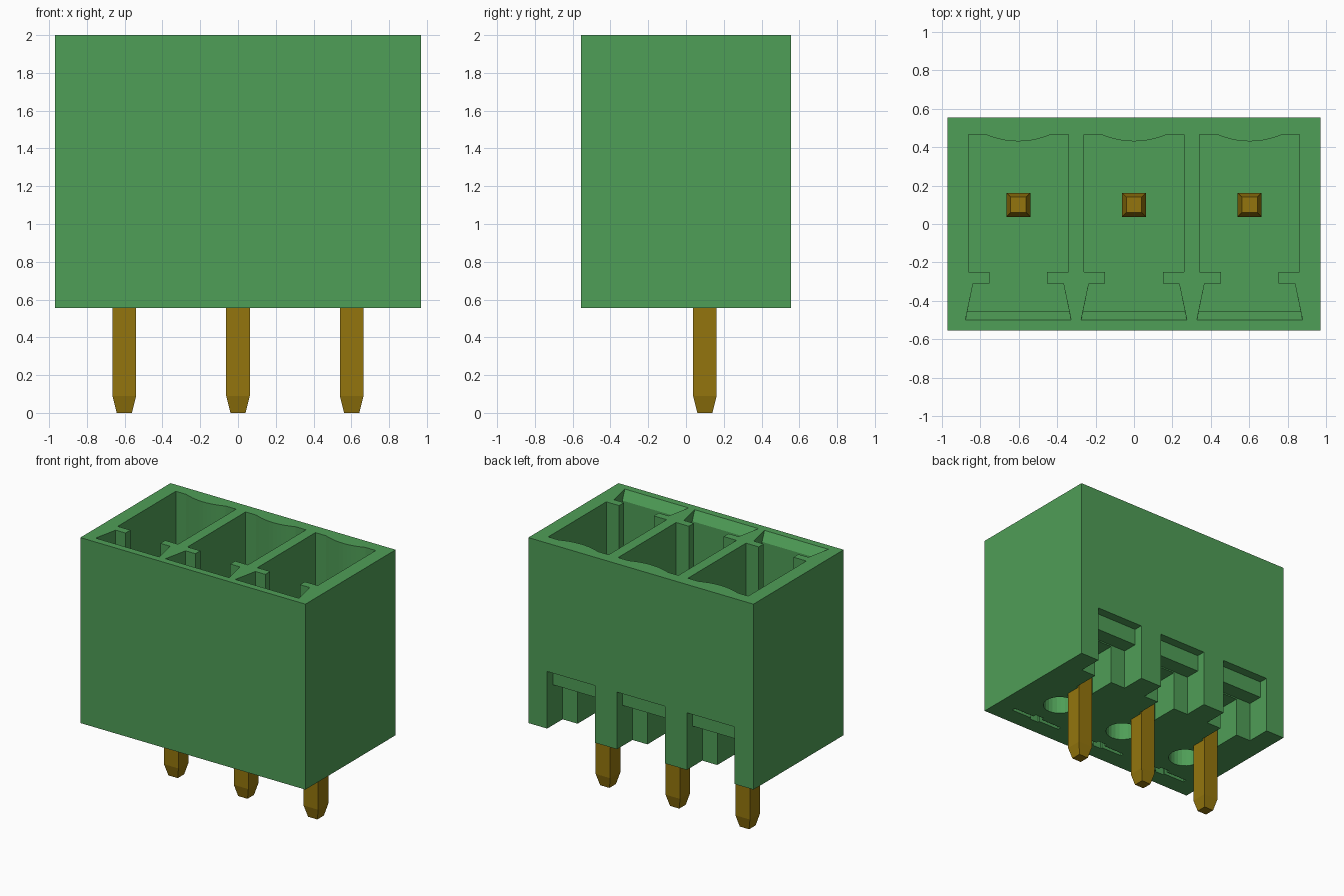
import bpy, bmesh, math

cube = bpy.data.objects.get("Cube")
if cube:
    bpy.data.objects.remove(cube, do_unlink=True)


def material(name, rgb):
    m = bpy.data.materials.new(name)
    m.use_nodes = True
    m.diffuse_color = (*rgb, 1)
    for n in m.node_tree.nodes:
        if n.type == 'BSDF_PRINCIPLED':
            n.inputs["Base Color"].default_value = (*rgb, 1)
    return m


GREEN = material("green plastic", (0.078, 0.342, 0.095))
BRASS = material("dark brass", (0.296, 0.179, 0.004))


def loft(name, rings, mat, loc=(0, 0, 0)):
    """Closed solid through rings of (z, outline), all with equal point counts."""
    bm = bmesh.new()
    loops = [[bm.verts.new((x, y, z)) for x, y in pts] for z, pts in rings]
    n = len(loops[0])
    bm.faces.new(loops[0])
    bm.faces.new(loops[-1])
    for a, b in zip(loops, loops[1:]):
        for i in range(n):
            j = (i + 1) % n
            bm.faces.new((a[i], a[j], b[j], b[i]))
    bmesh.ops.recalc_face_normals(bm, faces=bm.faces)
    me = bpy.data.meshes.new(name)
    bm.to_mesh(me)
    bm.free()
    me.materials.append(mat)
    ob = bpy.data.objects.new(name, me)
    ob.location = loc
    bpy.context.scene.collection.objects.link(ob)
    return ob


def rect(x0, x1, y0, y1):
    return [(x0, y0), (x1, y0), (x1, y1), (x0, y1)]


def box(name, half_x, y0, y1, z0, z1, x):
    r = rect(-half_x, half_x, y0, y1)
    return loft(name, [(z0, r), (z1, r)], GREEN, (x, 0, 0))


def cavity_outline(front_y, front_x):
    """Keyed socket outline: dovetail, neck, main room, bowed back wall."""
    right = [(front_x, front_y), (0.235, -0.31), (0.15, -0.31), (0.15, -0.25),
             (0.26, -0.25), (0.26, 0.465)]
    for i in range(6):
        x = 0.17 * (1 - i / 5)
        right.append((x, 0.43 + 0.035 * (x / 0.17) ** 2))
    left = [(-x, y) for x, y in reversed(right[:-1])]
    return right + left


# Housing block
BOTTOM, TOP, FLOOR = 0.555, 2.0, 0.95
block = rect(-0.97, 0.97, -0.555, 0.555)
housing = loft("housing", [(BOTTOM, block), (TOP, block)], GREEN)

cutters = []
for k, x in enumerate((-0.602, 0, 0.602)):
    # Socket with a sloped lead-in along its front edge
    low, wide = cavity_outline(-0.455, 0.265), cavity_outline(-0.50, 0.275)
    cutters.append(loft("socket_cutter", [(FLOOR, low), (1.93, low), (TOP, wide),
                                          (TOP + 0.05, wide)], GREEN, (x, 0, 0)))
    # Stepped notch in the back and the narrow channel running to the pin
    cutters.append(box("notch_cutter", 0.206, 0.365, 0.60, 0.5, 0.87, x))
    cutters.append(box("notch_lip_cutter", 0.206, 0.485, 0.61, 0.49, 1.0, x))
    cutters.append(box("channel_cutter", 0.077, 0.15, 0.40, 0.48, 0.86, x))
    # Round recess in the underside
    circle = [(0.12 * math.cos(t * math.pi / 12), -0.135 + 0.12 * math.sin(t * math.pi / 12))
              for t in range(24)]
    cutters.append(loft("recess_cutter", [(0.5, circle), (0.80, circle)], GREEN, (x, 0, 0)))
    # Thin slot with a wider middle
    cutters.append(box("slot_cutter", 0.22, -0.415, -0.385, 0.5, 0.62, x))
    cutters.append(box("slot_middle_cutter", 0.04, -0.43, -0.36, 0.49, 0.61, x))

    # Square pin tapered at both ends
    thick = rect(-0.0625, 0.0625, -0.0625, 0.0625)
    tip = rect(-0.04, 0.04, -0.04, 0.04)
    loft("pin_%d" % (k + 1), [(0, tip), (0.09, thick), (1.66, thick), (1.75, tip)],
         BRASS, (x, 0.1, 0))

for c in cutters:
    c.hide_render = True
    mod = housing.modifiers.new("cut", 'BOOLEAN')
    mod.operation = 'DIFFERENCE'
    mod.solver = 'EXACT'
    mod.object = c

# Bake the cuts and remove the cutters
bpy.context.view_layer.update()
dg = bpy.context.evaluated_depsgraph_get()
cut_mesh = bpy.data.meshes.new_from_object(housing.evaluated_get(dg))
housing.modifiers.clear()
housing.data = cut_mesh
cut_mesh.materials.clear()
cut_mesh.materials.append(GREEN)
for p in cut_mesh.polygons:
    p.material_index = 0
for c in cutters:
    bpy.data.objects.remove(c, do_unlink=True)
